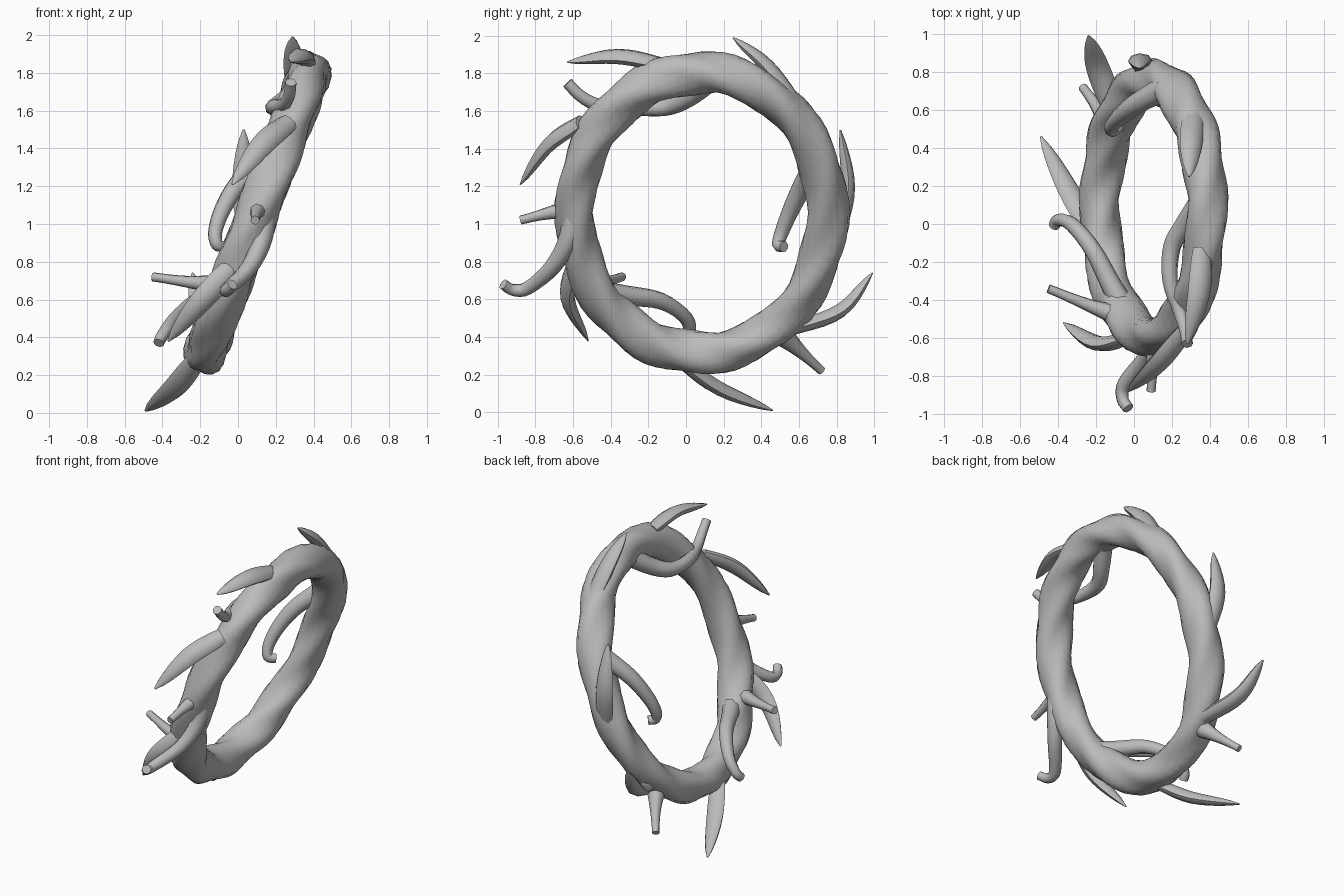
import bpy, bmesh
from math import sin, cos, tau
from mathutils import Vector

if "Cube" in bpy.data.objects:
    bpy.data.objects.remove(bpy.data.objects["Cube"])

grey = bpy.data.materials.new("vine grey")
grey.use_nodes = True
grey.diffuse_color = (0.5, 0.5, 0.5, 1)
grey.node_tree.nodes["Principled BSDF"].inputs["Base Color"].default_value = (0.5, 0.5, 0.5, 1)


def skin(name, rings, closed=False):
    """Join rings of points into a smooth tube, capped unless it is closed."""
    bm = bmesh.new()
    loops = [[bm.verts.new(p) for p in ring] for ring in rings]
    sides = len(loops[0])
    pairs = list(zip(loops, loops[1:]))
    if closed:
        pairs.append((loops[-1], loops[0]))
    for a, b in pairs:
        for i in range(sides):
            j = (i + 1) % sides
            bm.faces.new((a[i], a[j], b[j], b[i]))
    if not closed:
        bm.faces.new(loops[0])
        bm.faces.new(loops[-1])
    bmesh.ops.recalc_face_normals(bm, faces=bm.faces)
    mesh = bpy.data.meshes.new(name)
    bm.to_mesh(mesh)
    bm.free()
    mesh.materials.append(grey)
    obj = bpy.data.objects.new(name, mesh)
    bpy.context.collection.objects.link(obj)
    bpy.ops.object.select_all(action="DESELECT")
    obj.select_set(True)
    bpy.context.view_layer.objects.active = obj
    bpy.ops.object.shade_smooth_by_angle(angle=0.9)


def spline(pts, steps):
    """Smooth path through the given points."""
    p = [Vector(q) for q in pts]
    p = [2 * p[0] - p[1]] + p + [2 * p[-1] - p[-2]]
    out = []
    for a, b, c, d in zip(p, p[1:], p[2:], p[3:]):
        for k in range(steps):
            t = k / steps
            out.append(b + (c - a) * t / 2 + (2 * a - 5 * b + 4 * c - d) * t * t / 2
                       + (3 * b - a - 3 * c + d) * t ** 3 / 2)
    return out + [p[-2]]


centre = Vector((0.103, 0.08, 1.06))


def sweep(name, pts, radius, steps, flat=1.0):
    """Sweep an oval along a path, thinned by flat in the direction away from the centre."""
    path = spline(pts, steps)
    rings, u = [], path[0] - centre
    for i, p in enumerate(path):
        t = (path[min(i + 1, len(path) - 1)] - path[max(i - 1, 0)]).normalized()
        u = (u - t * u.dot(t)).normalized()
        v = t.cross(u)
        r = radius(i / (len(path) - 1))
        rings.append([p + r * (u * flat * cos(tau * k / 8) + v * sin(tau * k / 8))
                      for k in range(8)])
    skin(name, rings)


# Leaning wreath ring with twisted strands
up = Vector((0.28, 0, 0.745))
axis = Vector((0.745, 0, -0.28)).normalized()
rings = []
for i in range(80):
    a = tau * i / 80
    out = Vector((0, cos(a), 0)) + up.normalized() * sin(a)
    mid = centre + Vector((0, 0.67 * cos(a), 0)) + up * sin(a)
    ring = []
    for k in range(18):
        f = tau * k / 18
        r = 0.107 * (1 + 0.1 * cos(3 * f + 10 * a) + 0.05 * cos(2 * f - 3 * a))
        ring.append(mid + r * (out * cos(f) + axis * sin(f)))
    rings.append(ring)
skin("twisted_ring", rings, closed=True)

# Curved thorn leaves: base sunk in the ring, middle, tip
thorns = {
    "top_back": [(0.32, 0.6, 1.62), (0.3, 0.43, 1.84), (0.29, 0.25, 1.99)],
    "top_front": [(0.36, -0.13, 1.85), (0.34, -0.37, 1.89), (0.28, -0.63, 1.86)],
    "upper_front": [(0.27, -0.56, 1.54), (0.13, -0.73, 1.42), (-0.03, -0.88, 1.21)],
    "lower_front": [(0.02, -0.58, 0.82), (-0.18, -0.63, 0.61), (-0.37, -0.52, 0.38)],
    "bottom": [(-0.22, -0.04, 0.28), (-0.34, 0.17, 0.13), (-0.49, 0.46, 0.01)],
    "lower_back": [(-0.09, 0.56, 0.44), (-0.19, 0.82, 0.54), (-0.24, 0.99, 0.74)],
    "back": [(0.06, 0.81, 0.94), (0.03, 0.86, 1.2), (0.03, 0.82, 1.5)],
}
for name, pts in thorns.items():
    sweep(name + "_thorn", pts, lambda t: 0.006 + 0.092 * (1 - t) ** 0.8 * (0.5 + 1.1 * t),
          5, flat=0.62)

# Short cut stubs
stubs = {
    "front": [(0.12, -0.55, 1.09), (0.1, -0.72, 1.06), (0.09, -0.88, 1.02)],
    "right": [(-0.03, -0.5, 0.68), (-0.23, -0.43, 0.69), (-0.45, -0.34, 0.72)],
    "back": [(-0.12, 0.5, 0.42), (-0.19, 0.61, 0.32), (-0.27, 0.72, 0.22)],
}
for name, pts in stubs.items():
    sweep(name + "_stub", pts, lambda t: 0.024 + 0.045 * (1 - t) ** 2, 3)

# Curling tendrils
tendrils = {
    "top": [(0.36, 0.13, 1.77), (0.27, 0.0, 1.67), (0.2, -0.12, 1.62), (0.19, -0.3, 1.62),
            (0.24, -0.46, 1.63), (0.27, -0.56, 1.68), (0.28, -0.63, 1.75)],
    "front": [(0.15, -0.58, 1.15), (0.13, -0.62, 0.93), (0.06, -0.71, 0.77),
              (-0.05, -0.84, 0.66), (-0.06, -0.92, 0.65), (-0.03, -0.97, 0.68)],
    "bottom": [(-0.02, -0.5, 0.64), (-0.12, -0.32, 0.62), (-0.22, -0.13, 0.59),
               (-0.33, 0.0, 0.5), (-0.4, 0.02, 0.41), (-0.42, -0.01, 0.37)],
    "back": [(0.17, 0.72, 1.36), (0.01, 0.63, 1.22), (-0.08, 0.56, 1.08),
             (-0.12, 0.51, 0.96), (-0.11, 0.49, 0.89), (-0.07, 0.52, 0.88)],
}
for name, pts in tendrils.items():
    sweep(name + "_tendril", pts, lambda t: 0.03 + 0.035 * (1 - t) ** 1.6, 4)
